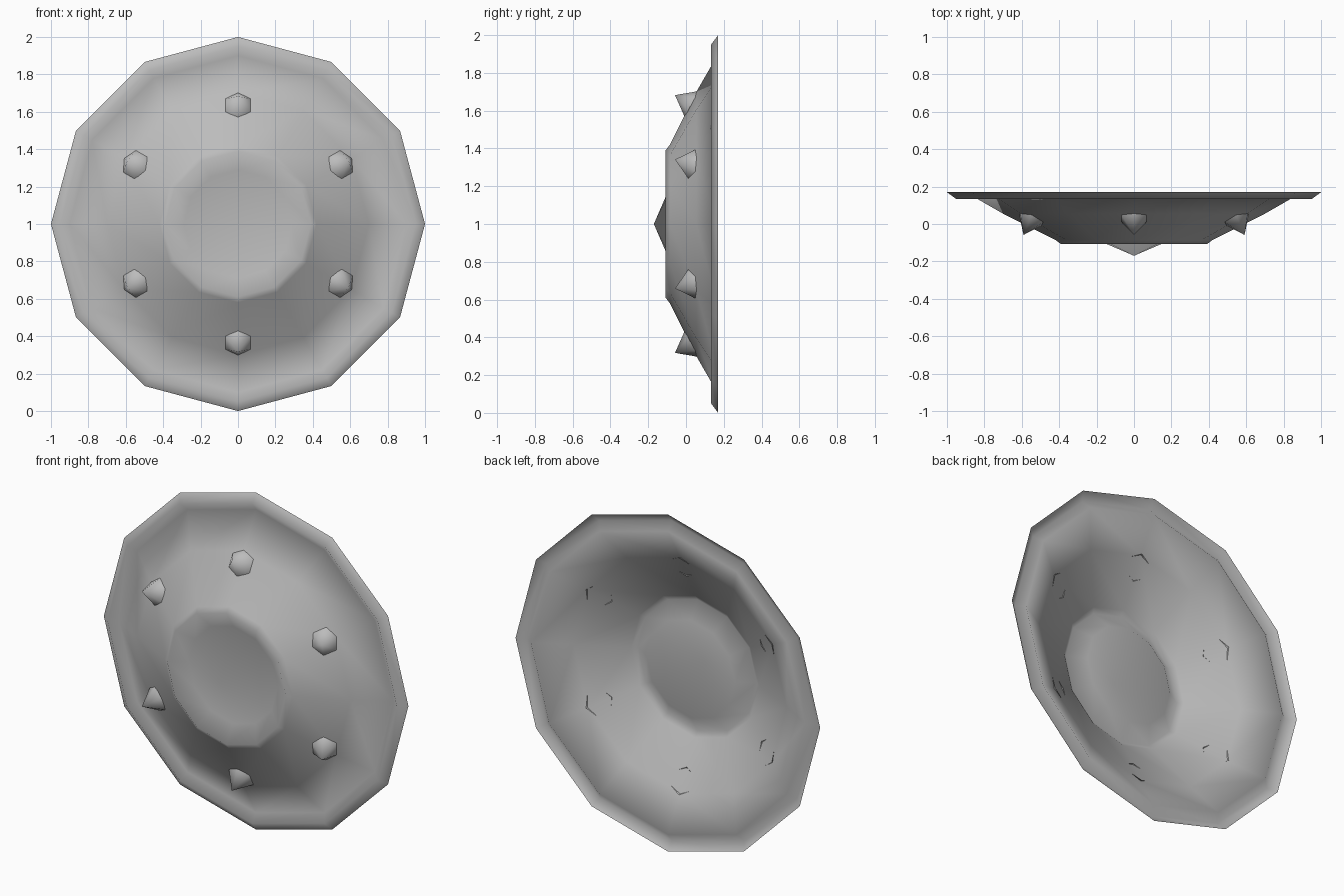
import bpy
import bmesh
from math import sin, cos, pi
from mathutils import Vector

old = bpy.data.objects.get("Cube")
if old:
    bpy.data.objects.remove(old, do_unlink=True)

GREY = (0.5, 0.5, 0.5, 1.0)
metal = bpy.data.materials.new("grey_metal")
metal.use_nodes = True
metal.diffuse_color = GREY
metal.node_tree.nodes["Principled BSDF"].inputs["Base Color"].default_value = GREY

CENTRE = Vector((0, 0, 1))


def lathe(name, profile, sides, origin, axis, up):
    """Turn (radius, height) points, ending on the axis, into an open shell."""
    axis, up = axis.normalized(), up.normalized()
    side = up.cross(axis)
    bm = bmesh.new()
    rings = []
    for radius, height in profile[:-1]:
        ring = []
        for i in range(sides):
            a = 2 * pi * i / sides
            spoke = up * cos(a) + side * -sin(a)
            ring.append(bm.verts.new(origin + spoke * radius + axis * height))
        rings.append(ring)
    tip = bm.verts.new(origin + axis * profile[-1][1])
    for outer, inner in zip(rings, rings[1:]):
        for i in range(sides):
            j = (i + 1) % sides
            bm.faces.new((outer[i], outer[j], inner[j], inner[i]))
    for i in range(sides):
        bm.faces.new((rings[-1][i], rings[-1][(i + 1) % sides], tip))
    # Turn the shell to face along its axis
    bm.normal_update()
    if sum((f.normal.dot(axis) for f in bm.faces)) < 0:
        bmesh.ops.reverse_faces(bm, faces=bm.faces[:])
    for f in bm.faces:
        f.smooth = True
    mesh = bpy.data.meshes.new(name)
    bm.to_mesh(mesh)
    bm.free()
    mesh.materials.append(metal)
    obj = bpy.data.objects.new(name, mesh)
    bpy.context.collection.objects.link(obj)
    return obj


# Shield sheet: ridged rim, sloping body, raised ring and pointed middle
front = Vector((0, -1, 0))
lathe("shield_body",
      [(1.0, -0.17), (0.95, -0.133), (0.90, -0.17), (0.70, -0.055),
       (0.42, 0.085), (0.39, 0.108), (0.29, 0.045), (0, 0.17)],
      12, CENTRE, front, Vector((0, 0, 1)))

# Six six-sided spikes standing square to the slope
for k in range(6):
    a = k * pi / 3
    out = Vector((sin(a), 0, cos(a)))
    normal = front * 0.88 + out * 0.47
    slope = out * 0.88 - front * 0.47
    base = CENTRE + out * 0.635 + front * -0.03
    lathe(f"spike_{k + 1}", [(0.078, 0), (0, 0.1)], 6, base, normal, slope)
